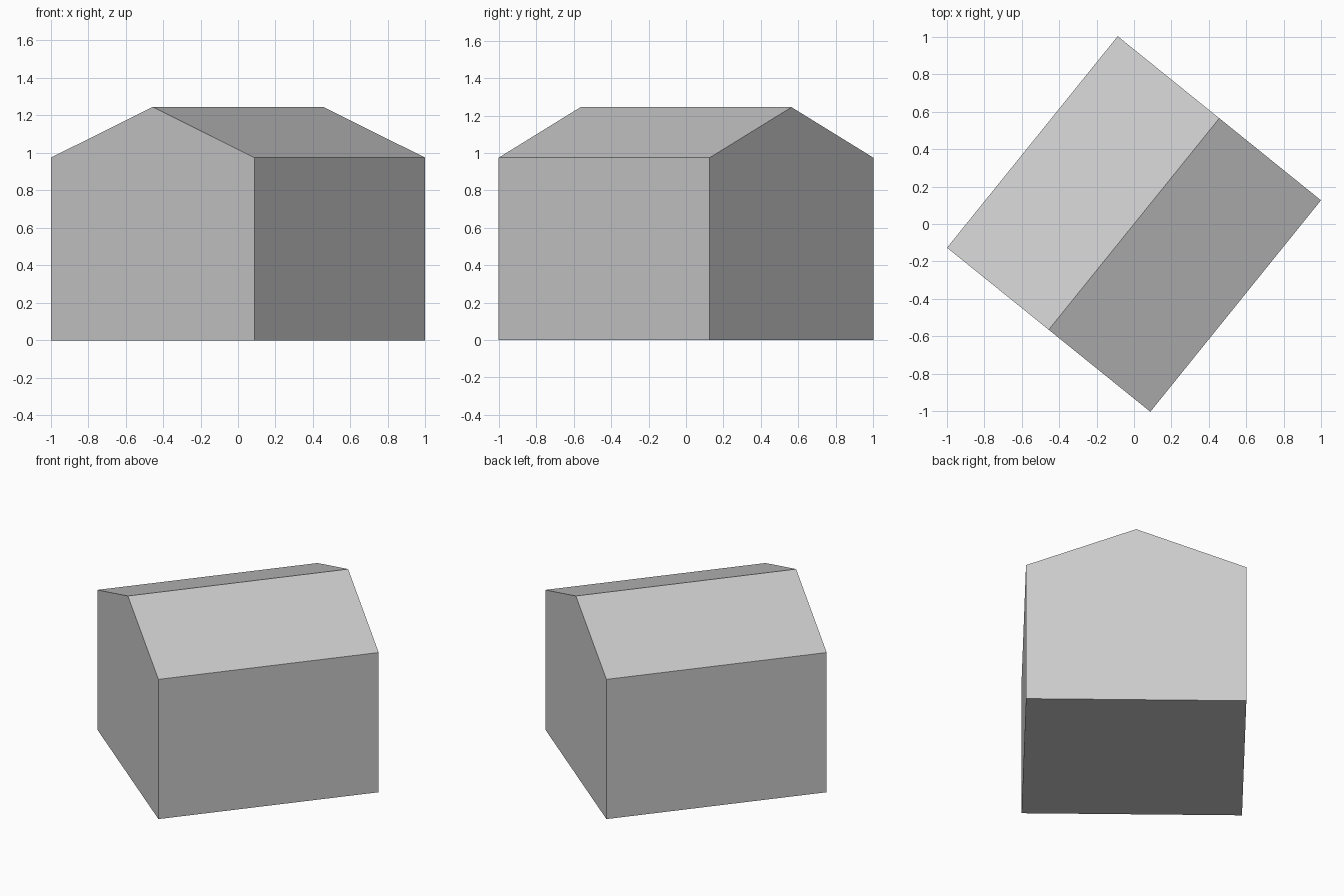
import bpy, bmesh, math
from mathutils import Matrix

if "Cube" in bpy.data.objects:
    bpy.data.objects.remove(bpy.data.objects["Cube"], do_unlink=True)

HALF_WIDTH, HALF_LENGTH = 0.697, 0.725
EAVE, RIDGE = 0.975, 1.245
TURN = math.radians(-38.9)

# Plain grey for the whole building
grey = bpy.data.materials.new("plain grey")
grey.use_nodes = True
colour = (0.6, 0.6, 0.6, 1)
grey.diffuse_color = colour
grey.node_tree.nodes["Principled BSDF"].inputs["Base Color"].default_value = colour

# Gable profile, extruded along the ridge into a closed shell
bm = bmesh.new()
profile = [(-HALF_WIDTH, 0), (HALF_WIDTH, 0), (HALF_WIDTH, EAVE),
           (0, RIDGE), (-HALF_WIDTH, EAVE)]
gable = bm.faces.new([bm.verts.new((x, -HALF_LENGTH, z)) for x, z in profile])
far_end = bmesh.ops.extrude_face_region(bm, geom=[gable], use_keep_orig=True)["geom"]
bmesh.ops.translate(bm, vec=(0, 2 * HALF_LENGTH, 0),
                    verts=[v for v in far_end if isinstance(v, bmesh.types.BMVert)])
bmesh.ops.recalc_face_normals(bm, faces=bm.faces)

# The building stands at an angle to the axes
bmesh.ops.transform(bm, matrix=Matrix.Rotation(TURN, 4, "Z"), verts=bm.verts)
mesh = bpy.data.meshes.new("gabled_building")
bm.to_mesh(mesh)
bm.free()
mesh.materials.append(grey)
building = bpy.data.objects.new("gabled_building", mesh)
bpy.context.collection.objects.link(building)
